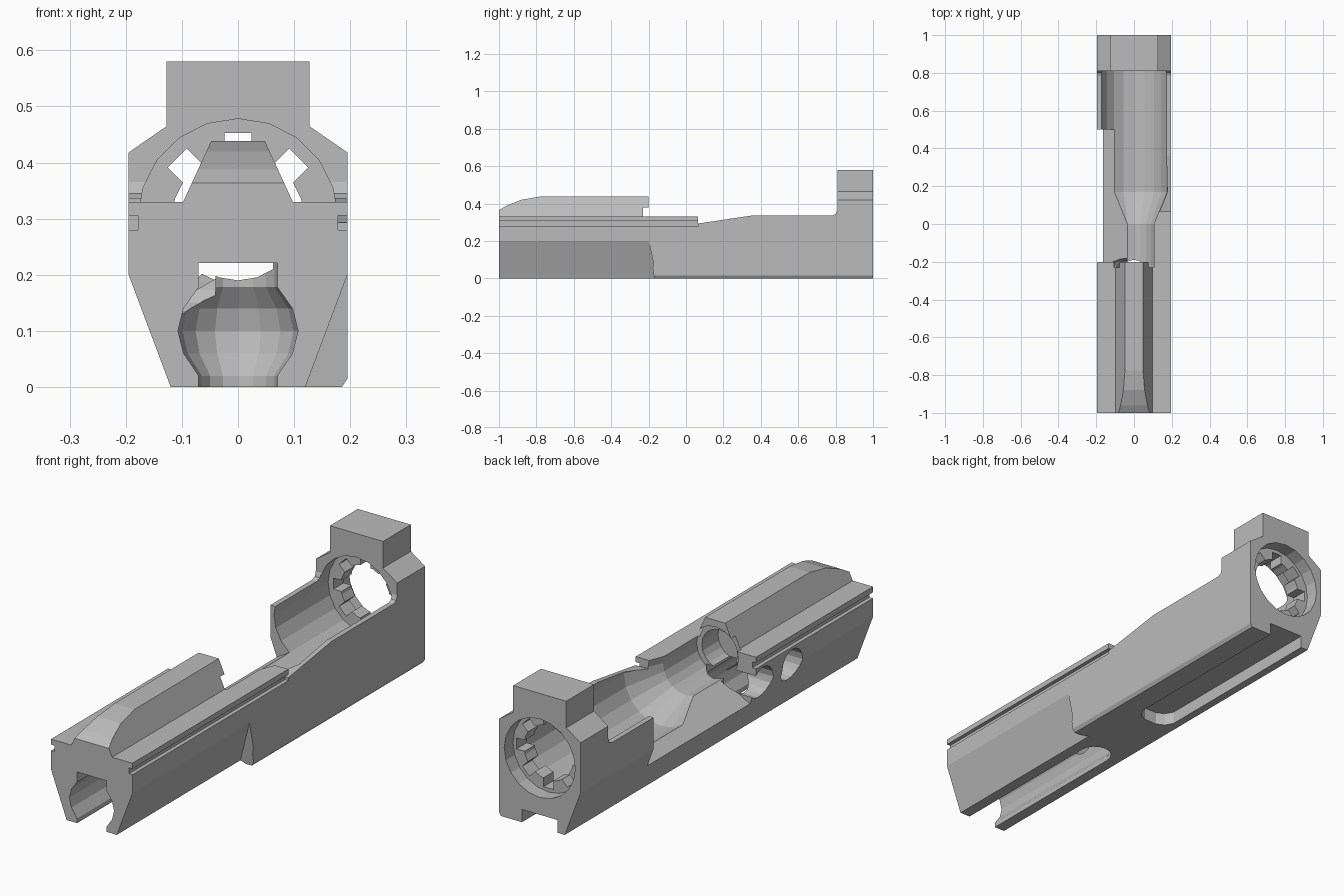
import bpy, bmesh, math

cube = bpy.data.objects.get("Cube")
if cube:
    bpy.data.objects.remove(cube, do_unlink=True)

metal = bpy.data.materials.new("grey_metal")
metal.use_nodes = True
metal.diffuse_color = (0.5, 0.5, 0.5, 1)
metal.node_tree.nodes["Principled BSDF"].inputs["Base Color"].default_value = (0.5, 0.5, 0.5, 1)


def finish(name, bm):
    bmesh.ops.remove_doubles(bm, verts=bm.verts, dist=1e-5)
    bmesh.ops.recalc_face_normals(bm, faces=bm.faces)
    mesh = bpy.data.meshes.new(name)
    bm.to_mesh(mesh)
    bm.free()
    mesh.materials.append(metal)
    obj = bpy.data.objects.new(name, mesh)
    bpy.context.collection.objects.link(obj)
    return obj


def prism(name, outline, axis, start, end):
    """Extrude an outline, given in the other two axes, along one axis."""
    place = {"x": lambda p, t: (t, p[0], p[1]),
             "y": lambda p, t: (p[0], t, p[1]),
             "z": lambda p, t: (p[0], p[1], t)}[axis]
    bm = bmesh.new()
    rings = [[bm.verts.new(place(p, t)) for p in outline] for t in (start, end)]
    for ring in rings:
        bm.faces.new(ring)
    n = len(outline)
    for i in range(n):
        j = (i + 1) % n
        bm.faces.new((rings[0][i], rings[0][j], rings[1][j], rings[1][i]))
    return finish(name, bm)


def box(name, x, y, z):
    return prism(name, [(x[0], y[0]), (x[1], y[0]), (x[1], y[1]), (x[0], y[1])], "z", *z)


def lathe(name, profile, axis, centre, sides):
    """Turn (position, radius) pairs about the y or z axis, with closed ends."""
    bm = bmesh.new()
    rings = []
    for t, r in profile:
        ring = []
        for i in range(sides):
            a = math.pi / 2 + math.tau * i / sides
            u, v = r * math.cos(a), r * math.sin(a)
            p = (centre[0] + u, t, centre[1] + v) if axis == "y" else (centre[0] + u, centre[1] + v, t)
            ring.append(bm.verts.new(p))
        rings.append(ring)
    for a, b in zip(rings, rings[1:]):
        for i in range(sides):
            j = (i + 1) % sides
            bm.faces.new((a[i], a[j], b[j], b[i]))
    bm.faces.new(rings[0])
    bm.faces.new(rings[-1])
    return finish(name, bm)


def combine(target, tool, operation="DIFFERENCE"):
    mod = target.modifiers.new(tool.name, "BOOLEAN")
    mod.operation = operation
    mod.solver = "EXACT"
    mod.object = tool
    bpy.context.view_layer.objects.active = target
    bpy.ops.object.modifier_apply(modifier=mod.name)
    bpy.data.objects.remove(tool, do_unlink=True)


AXIS_Z = 0.30

# Full-length body with the rear block's outline
body = prism("receiver_body", [
    (-0.12, 0), (0.185, 0), (0.195, 0.015), (0.195, 0.418), (0.127, 0.465), (0.127, 0.58),
    (-0.127, 0.58), (-0.127, 0.465), (-0.195, 0.418), (-0.195, 0.2)], "y", -1, 1)

# Lower everything ahead of the rear block
combine(body, prism("top_cut", [
    (-1.1, 0.33), (0.065, 0.33), (0.065, 0.293), (0.36, 0.337), (0.785, 0.337), (0.803, 0.345),
    (0.81, 0.365), (0.81, 0.7), (-1.1, 0.7)], "x", -0.3, 0.3))

# Raised ridge with a rounded nose
ridge = prism("top_ridge", [(-0.1, 0.325), (0.1, 0.325), (0.048, 0.438), (-0.048, 0.438)], "y", -1, -0.2)
combine(ridge, prism("nose_cut", [
    (-1.1, 0.3), (-1.0, 0.364), (-0.96, 0.388), (-0.88, 0.42), (-0.77, 0.439), (-0.77, 0.6), (-1.1, 0.6)],
    "x", -0.3, 0.3))
combine(body, ridge, "UNION")

# Slanted relief on the lower front left
relief = prism("side_relief", [(0.12, 0), (0.195, 0.2), (0.3, 0.2), (0.3, -0.1), (0.0825, -0.1)], "y", -1.1, -0.155)
for v in relief.data.vertices:
    if v.co.y > -0.5 and v.co.z > 0.1:
        v.co.y = -0.2
combine(body, relief)

# Side grooves under the deck
for side in (-1, 1):
    xs = sorted((side * 0.178, side * 0.25))
    combine(body, box("side_groove", xs, (-1.1, 0.066), (0.28, 0.306)))

# Lower front channel, with a turned end
half = [(0.07, -0.05), (0.07, 0.02), (0.097, 0.06), (0.107, 0.1), (0.097, 0.14), (0.07, 0.178), (0.07, 0.221)]
combine(body, prism("front_channel", half + [(-x, z) for x, z in reversed(half)], "y", -1.1, -0.26))
combine(body, lathe("channel_end", [(z, x) for x, z in half], "z", (0, -0.26), 16))

# Main bore and loading trough
combine(body, lathe("main_bore", [
    (-0.34, 0.085), (-0.23, 0.085), (-0.23, 0.11), (0, 0.11), (0.17, 0.178), (0.87, 0.178)],
    "y", (0, AXIS_Z), 20))

# Sloping side port
combine(body, prism("side_port", [(-0.033, 0.197), (-0.3, 0.041), (-0.3, 0.6), (-0.033, 0.6)], "y", -0.2, 0.5))

# Round openings through the side wall
for y in (-0.45, -0.25):
    hole = lathe("side_hole", [(-0.3, 0.07), (-0.04, 0.07)], "y", (y, 0.2), 16)
    for v in hole.data.vertices:
        v.co = (v.co.y, v.co.x, v.co.z)
    hole.data.flip_normals()
    combine(body, hole)

# Rear bore, locking ring opening and its notches
combine(body, lathe("rear_bore", [(0.94, 0.17), (1.1, 0.17)], "y", (0, AXIS_Z), 20))
combine(body, lathe("ring_opening", [(0.8, 0.118), (1.05, 0.118)], "y", (0, AXIS_Z), 20))
for k in range(8):
    a = math.tau * k / 8
    c, s = math.cos(a), math.sin(a)
    corners = [(0.05, -0.024), (0.153, -0.024), (0.153, 0.024), (0.05, 0.024)]
    combine(body, prism("ring_notch", [(c * u - s * v, AXIS_Z + s * u + c * v) for u, v in corners], "y", 0.81, 1.05))

# Underside slot running out of the back
combine(body, prism("underside_slot", [
    (-0.085, 1.1), (-0.085, 0.16), (-0.065, 0.125), (-0.03, 0.108), (0.03, 0.108), (0.065, 0.125),
    (0.085, 0.16), (0.085, 1.1)], "z", -0.1, 0.055))

for p in body.data.polygons:
    p.use_smooth = False
